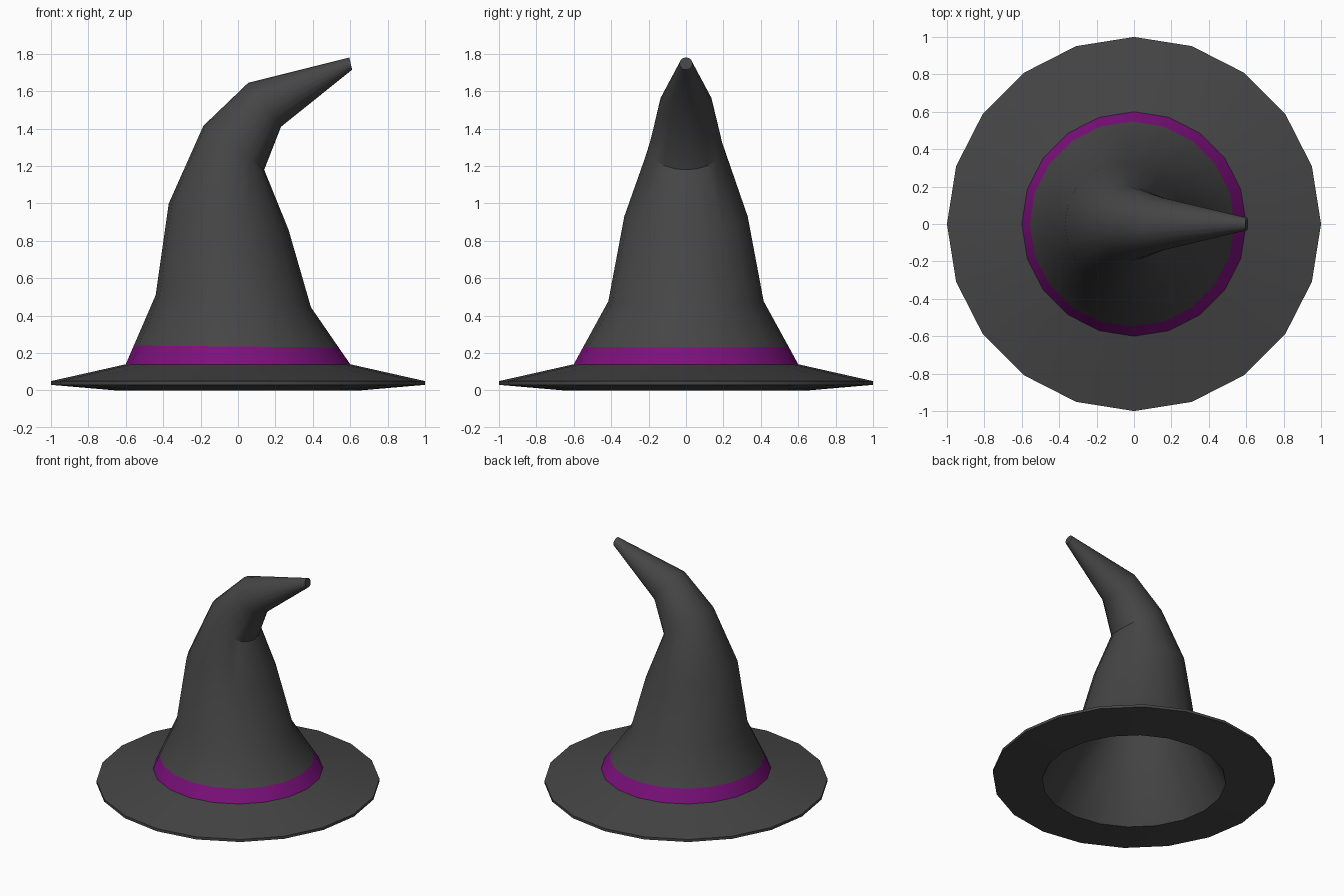
import bpy, bmesh, math

if "Cube" in bpy.data.objects:
    bpy.data.objects.remove(bpy.data.objects["Cube"])

SIDES = 20


def material(name, color):
    m = bpy.data.materials.new(name)
    m.diffuse_color = color
    m.use_nodes = True
    m.node_tree.nodes["Principled BSDF"].inputs["Base Color"].default_value = m.diffuse_color
    return m


def level(r, z):
    """Horizontal round ring."""
    return ((-r, z), (r, z), r)


# Tilted crown rings: left point (x, z), right point (x, z), half depth in y
base = level(0.60, 0.14)
band_top = ((-0.557, 0.24), (0.538, 0.23), 0.548)
crown = [((-0.44, 0.51), (0.39, 0.445), 0.415),
         ((-0.37, 1.0), (0.27, 0.86), 0.33),
         ((-0.185, 1.415), (0.14, 1.18), 0.20),
         ((0.055, 1.645), (0.23, 1.41), 0.143),
         ((0.595, 1.78), (0.61, 1.715), 0.034)]


def inset(ring, k):
    """Shrink a ring about its centre, for the lining."""
    (x0, z0), (x1, z1), w = ring
    cx, cz = (x0 + x1) / 2, (z0 + z1) / 2
    return ((cx + (x0 - cx) * k, cz + (z0 - cz) * k),
            (cx + (x1 - cx) * k, cz + (z1 - cz) * k), w * k)


# Lining from the inside top down, then brim underside, rim, brim top, band, crown
lining = [inset(r, 0.9) for r in reversed(crown[:4])]
brim = [level(0.65, 0.0), level(1.0, 0.03), level(1.0, 0.05)]
rings = lining + brim + [base, band_top] + crown
band_index = rings.index(base)

bm = bmesh.new()
loops = []
for (x0, z0), (x1, z1), w in rings:
    loop = []
    for i in range(SIDES):
        a = 2 * math.pi * i / SIDES
        t = (1 + math.cos(a)) / 2
        loop.append(bm.verts.new((x0 + (x1 - x0) * t, w * math.sin(a), z0 + (z1 - z0) * t)))
    loops.append(loop)

for n, (lo, hi) in enumerate(zip(loops, loops[1:])):
    for i in range(SIDES):
        j = (i + 1) % SIDES
        f = bm.faces.new((lo[i], lo[j], hi[j], hi[i]))
        f.material_index = 1 if n == band_index else 0

# Close the tip and the top of the lining
bm.faces.new(loops[-1])
bm.faces.new(loops[0])
bmesh.ops.recalc_face_normals(bm, faces=bm.faces[:])

mesh = bpy.data.meshes.new("pointed_hat")
bm.to_mesh(mesh)
bm.free()
mesh.materials.append(material("dark_felt", (0.06, 0.06, 0.06, 1)))
mesh.materials.append(material("purple_band", (0.2, 0.005, 0.2, 1)))

hat = bpy.data.objects.new("pointed_hat", mesh)
bpy.context.collection.objects.link(hat)
bpy.context.view_layer.objects.active = hat
hat.select_set(True)
bpy.ops.object.shade_smooth_by_angle(angle=math.radians(30))
